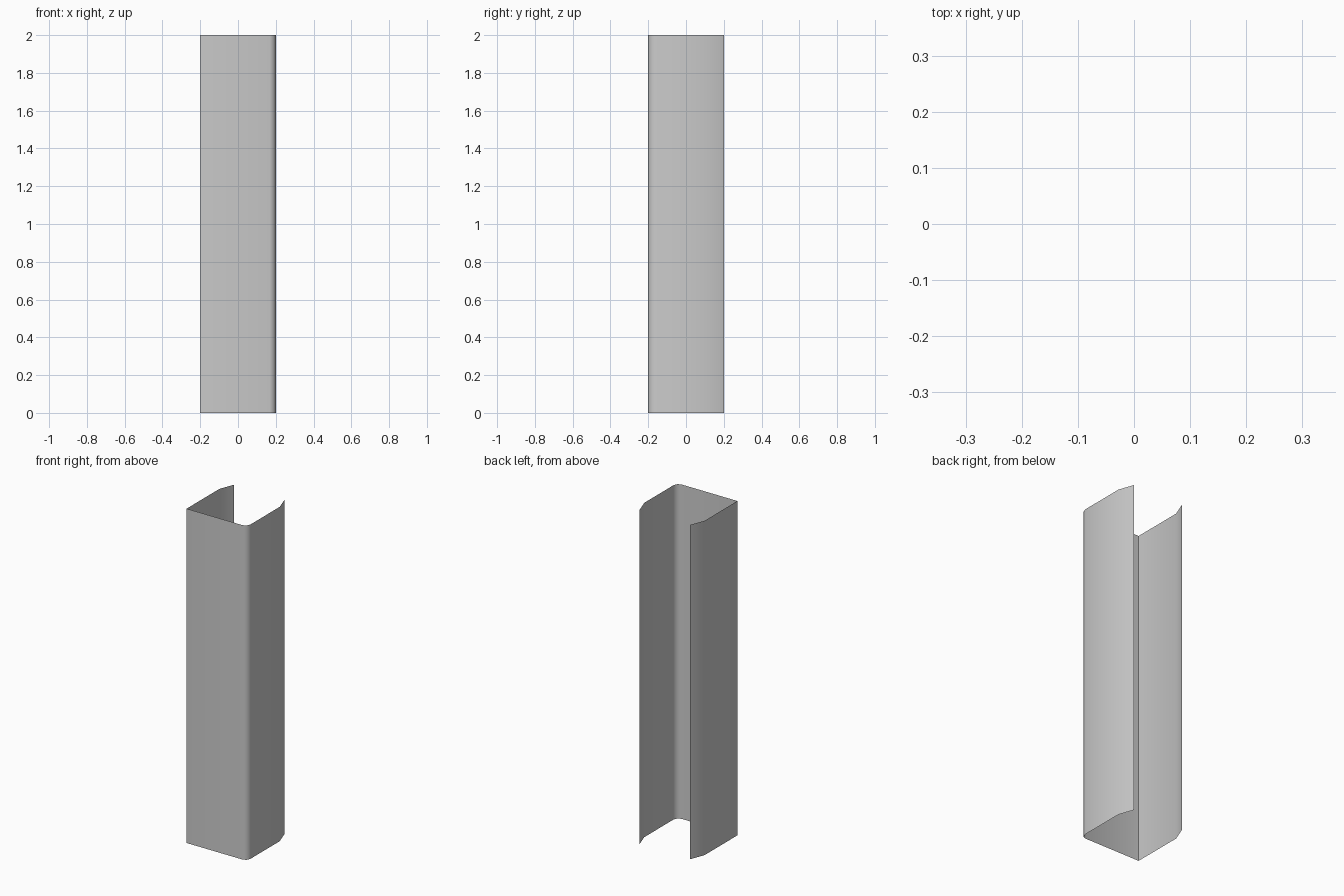
import bpy
import bmesh
from math import radians

if "Cube" in bpy.data.objects:
    bpy.data.objects.remove(bpy.data.objects["Cube"])

HEIGHT = 2.0

# Open channel section seen from above: left lip, left wall, sharp front-left
# corner, front, rounded front-right corner, right wall, right lip
profile = [(-0.165, 0.2), (-0.2, 0.11), (-0.2, -0.2),
           (0.168, -0.2), (0.191, -0.191), (0.2, -0.165),
           (0.2, 0.11), (0.168, 0.2)]

# Thin sheet: extrude the section straight up
bm = bmesh.new()
lower = [bm.verts.new((x, y, 0)) for x, y in profile]
upper = [bm.verts.new((x, y, HEIGHT)) for x, y in profile]
for i in range(len(profile) - 1):
    bm.faces.new((lower[i], lower[i + 1], upper[i + 1], upper[i]))

mesh = bpy.data.meshes.new("channel_panel")
bm.to_mesh(mesh)
bm.free()
panel = bpy.data.objects.new("channel_panel", mesh)
bpy.context.collection.objects.link(panel)

# Smooth bends, sharp front-left corner
bpy.context.view_layer.objects.active = panel
panel.select_set(True)
bpy.ops.object.shade_smooth_by_angle(angle=radians(60))
